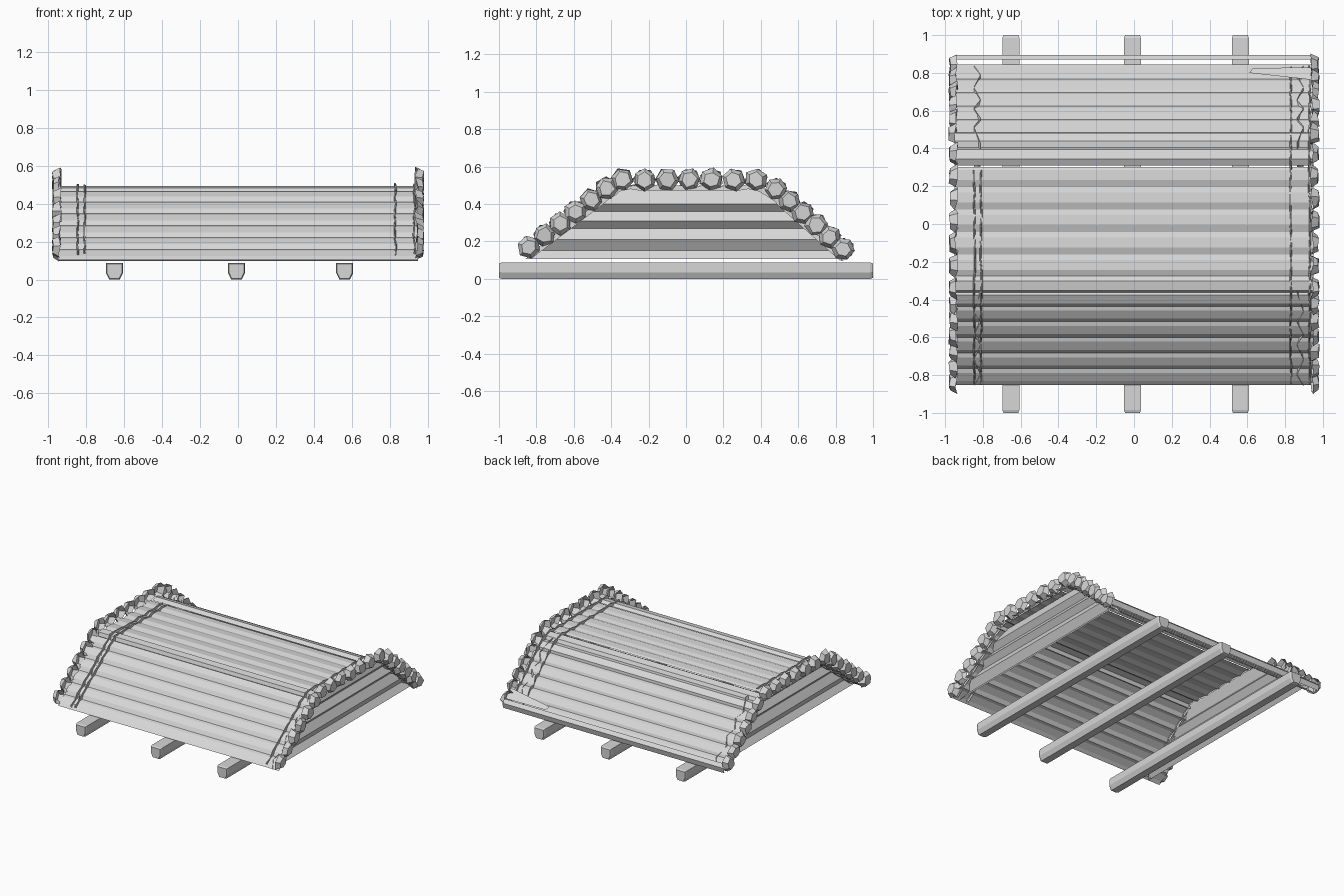
import bpy, bmesh, math, random
from mathutils import Vector

random.seed(4)
if "Cube" in bpy.data.objects:
    bpy.data.objects.remove(bpy.data.objects["Cube"], do_unlink=True)

grey = bpy.data.materials.new("plain_grey")
grey.use_nodes = True
COLOUR = (0.68, 0.68, 0.68, 1)
grey.diffuse_color = COLOUR
grey.node_tree.nodes["Principled BSDF"].inputs["Base Color"].default_value = COLOUR


def finish(bm, name):
    bmesh.ops.recalc_face_normals(bm, faces=bm.faces)
    mesh = bpy.data.meshes.new(name)
    bm.to_mesh(mesh)
    bm.free()
    mesh.materials.append(grey)
    ob = bpy.data.objects.new(name, mesh)
    bpy.context.collection.objects.link(ob)


def skin(bm, a, b, closed=False):
    """Bridge two equal rows of points with quads; return the second row."""
    va, vb = [bm.verts.new(p) for p in a], [bm.verts.new(p) for p in b]
    for i in range(len(a) if closed else len(a) - 1):
        j = (i + 1) % len(a)
        bm.faces.new((va[i], va[j], vb[j], vb[i]))
    return vb


# Arched roof path: centres of the logs, each stored as (y, z)
front = [(-0.84 + 0.083 * i, 0.17 + 0.063 * i) for i in range(6)]
top = [(-0.34 + 0.119 * i, 0.53) for i in range(7)]
back = [(0.48 + 0.072 * i, 0.48 - 0.064 * i) for i in range(6)]
path = [Vector(p) for p in front + top + back]
COUNT = len(path)


def frame(i):
    """Tangent and outward normal of the roof at log i."""
    t = (path[min(i + 1, COUNT - 1)] - path[max(i - 1, 0)]).normalized()
    return t, Vector((-t.y, t.x))


def seam(i):
    """Lower edge point between log i-1 and log i."""
    if i in (0, COUNT):
        c = path[0] if i == 0 else path[-1]
        t, n = frame(min(i, COUNT - 1))
        return c + t * (-0.05 if i == 0 else 0.045) - n * 0.045
    n = (frame(i - 1)[1] + frame(i)[1]).normalized()
    return (path[i - 1] + path[i]) / 2 - n * 0.054


# Roof logs: an open faceted strip with a bevelled knob cap at each end
for i, c in enumerate(path):
    bm = bmesh.new()
    t, n = frame(i)
    start, end = seam(i), seam(i + 1)
    if 0.2 < c.x < 0.3:
        end = end - t * 0.008
    section = [start, c - t * 0.022 - n * 0.042, c + t * 0.03 - n * 0.045, end]
    skin(bm, [(-0.95, p.x, p.y) for p in section], [(0.95, p.x, p.y) for p in section])
    for side in (-1, 1):
        spin = random.uniform(0, math.pi / 3)
        rim, face = [], []
        for k in range(6):
            a = spin + k * math.pi / 3
            d = t * math.cos(a) + n * math.sin(a)
            p = c + d * random.uniform(0.058, 0.066)
            q = c + d * random.uniform(0.036, 0.046)
            rim.append((side * random.uniform(0.93, 0.95), p.x, p.y))
            face.append((side * random.uniform(0.97, 0.982), q.x, q.y))
        bm.faces.new(skin(bm, rim, face, True))
    finish(bm, f"roof_log_{i + 1:02d}")

# Thin loose batten along the rear edge
bm = bmesh.new()
batten = [(0.872, 0.165), (0.896, 0.14), (0.886, 0.1)]
skin(bm, [(-0.95, *p) for p in batten], [(0.95, *p) for p in batten])
finish(bm, "rear_batten")

# Split plank lying on the left end of the rear slope
bm = bmesh.new()
skin(bm, [(0.61, 0.8, 0.165), (0.97, 0.76, 0.2)], [(0.63, 0.825, 0.145), (0.97, 0.83, 0.145)])
finish(bm, "split_plank")


# End walls of horizontal logs, shown as a faceted sheet cut to the roof slope
levels = [0.105, 0.15, 0.21, 0.27, 0.31, 0.36, 0.4, 0.48]
for name, x0, side in (("left_end_wall", 0.88, 1), ("right_end_wall", -0.83, -1)):
    bm = bmesh.new()
    a, b = [], []
    for k, z in enumerate(levels):
        x = x0 + side * (-0.018 if k % 2 else 0.018)
        a.append((x, -0.86 + 1.33 * (z - 0.105), z))
        b.append((x, 0.84 - 1.1 * (z - 0.105), z))
    skin(bm, a, b)
    finish(bm, name)

# Jagged wall log ends poking through the roof as thin ribs
ribs = (("left_inner_rib", 0.83, 0.88), ("left_outer_rib", 0.93, 0.88),
        ("right_inner_rib", -0.81, 0.35), ("right_outer_rib", -0.845, 0.35))
for name, x, limit in ribs:
    bm = bmesh.new()
    rows = [[], [], [], []]
    for i, c in enumerate(path):
        if c.x > limit:
            break
        t, n = frame(i)
        for shift, lift in ((-0.03, -0.032), (0.03, -0.042)):
            p = c + t * shift
            wob = random.uniform(-0.004, 0.004)
            hi = p + n * (lift + random.uniform(0, 0.01))
            lo = p - n * 0.058
            for row, dx, q in zip(rows, (-0.006, -0.003, 0.003, 0.006), (lo, hi, hi, lo)):
                row.append((x + wob + dx, q.x, q.y))
    for r in range(3):
        skin(bm, rows[r], rows[r + 1])
    bmesh.ops.remove_doubles(bm, verts=bm.verts, dist=0.0001)
    finish(bm, name)

# Three ground beams with a chamfered underside and clipped ends
outline = [(-0.045, 0.087), (0.045, 0.087), (0.045, 0.035),
           (0.028, 0.0), (-0.028, 0.0), (-0.045, 0.035)]
for name, x in (("right_beam", -0.652), ("middle_beam", -0.008), ("left_beam", 0.563)):
    bm = bmesh.new()
    rings = []
    for y, s in ((-1, 0.88), (-0.985, 1), (0.985, 1), (1, 0.88)):
        rings.append([bm.verts.new((x + px * s, y, 0.045 + (pz - 0.045) * s))
                      for px, pz in outline])
    for a, b in zip(rings, rings[1:]):
        for k in range(6):
            j = (k + 1) % 6
            bm.faces.new((a[k], a[j], b[j], b[k]))
    bm.faces.new(rings[0])
    bm.faces.new(rings[-1])
    finish(bm, name)
